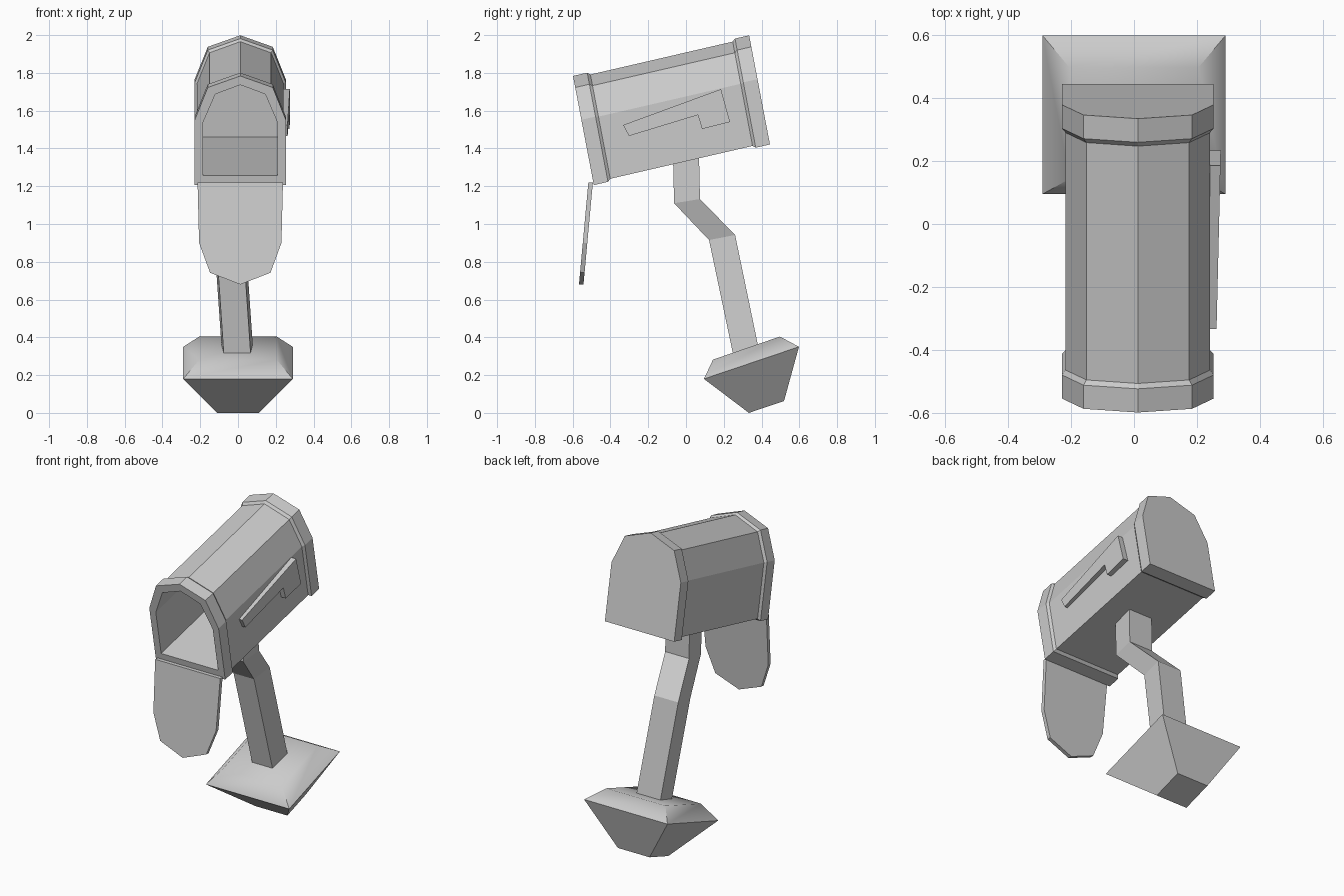
import bpy, bmesh, math
from mathutils import Vector

if "Cube" in bpy.data.objects:
    bpy.data.objects.remove(bpy.data.objects["Cube"])


def loft(name, rings, cap=True):
    """Skin a list of equal-length closed rings and cap both ends."""
    bm = bmesh.new()
    loops = [[bm.verts.new(p) for p in r] for r in rings]
    n = len(loops[0])
    for a, b in zip(loops, loops[1:]):
        for i in range(n):
            j = (i + 1) % n
            bm.faces.new((a[i], a[j], b[j], b[i]))
    if cap:
        bm.faces.new(loops[0][::-1])
        bm.faces.new(loops[-1])
    bmesh.ops.recalc_face_normals(bm, faces=bm.faces)
    me = bpy.data.meshes.new(name)
    bm.to_mesh(me)
    bm.free()
    ob = bpy.data.objects.new(name, me)
    bpy.context.collection.objects.link(ob)
    return ob


# Tilted box frame: length axis and slightly sheared height axis
CX = 0.012
ORIGIN = Vector((CX, -0.488, 1.206))
ALONG = Vector((0, math.cos(math.radians(13)), math.sin(math.radians(13))))
UP = Vector((0, -math.sin(math.radians(10.8)), math.cos(math.radians(10.8))))


def arch(a, half):
    """Mirror half an arch profile (x, height) and place it at length a."""
    prof = [(-x, u) for x, u in half] + [(x, u) for x, u in half[-2::-1]]
    return [ORIGIN + Vector((x, 0, 0)) + ALONG * a + UP * u for x, u in prof]


band = [(0.241, 0), (0.241, 0.352), (0.172, 0.526), (0, 0.588)]
shell = [(0.229, 0.013), (0.229, 0.348), (0.163, 0.515), (0, 0.575)]
inner = [(0.198, 0.052), (0.198, 0.335), (0.132, 0.49), (0, 0.54)]

# Mailbox: inner cavity, front lip and band, body, back band
loft("mailbox_body", [arch(a, p) for a, p in (
    (0.90, inner), (0.0, inner), (0.0, band), (0.077, band), (0.092, shell),
    (0.865, shell), (0.88, band), (0.957, band))])

# Open door hanging from the front edge
half_door = [(0.226, 1.22), (0.218, 0.90), (0.16, 0.742), (0, 0.68)]
outline = [(-x, z) for x, z in half_door] + [(x, z) for x, z in half_door[-2::-1]]
loft("door", [[(CX + x, -0.517 + (z - 1.22) * 0.092 + t, z) for x, z in outline]
              for t in (0, 0.024)])

# Signal flag on the right side
flag = [(-0.333, 1.524), (0.185, 1.714), (0.233, 1.54), (0.085, 1.503),
        (0.063, 1.577), (-0.302, 1.466)]
loft("flag", [[(0.236, y, z) for y, z in flag],
              [(0.27 + 0.024 * y, y, z) for y, z in flag]])

# Bent post: centre x, then front and back (y, z) at each bend
post = [(0.0, (0.262, 0.25), (0.395, 0.29)),
        (-0.045, (0.122, 0.915), (0.26, 0.942)),
        (0.01, (-0.063, 1.11), (0.074, 1.132)),
        (0.01, (-0.068, 1.33), (0.069, 1.36))]
loft("post", [[(x - 0.071, *f), (x + 0.071, *f), (x + 0.083, *b), (x - 0.083, *b)]
              for x, f, b in post])

# Tilted clod base: bottom, rim and top rectangles
base = [(0.11, (0.333, 0.0), (0.519, 0.063)),
        (0.29, (0.095, 0.18), (0.598, 0.35)),
        (0.205, (0.143, 0.282), (0.497, 0.404))]
ground = loft("base", [[(-w, *f), (w, *f), (w, *b), (-w, *b)] for w, f, b in base])
bpy.context.view_layer.objects.active = ground
ground.select_set(True)
bpy.ops.object.shade_smooth_by_angle(angle=math.radians(50))
